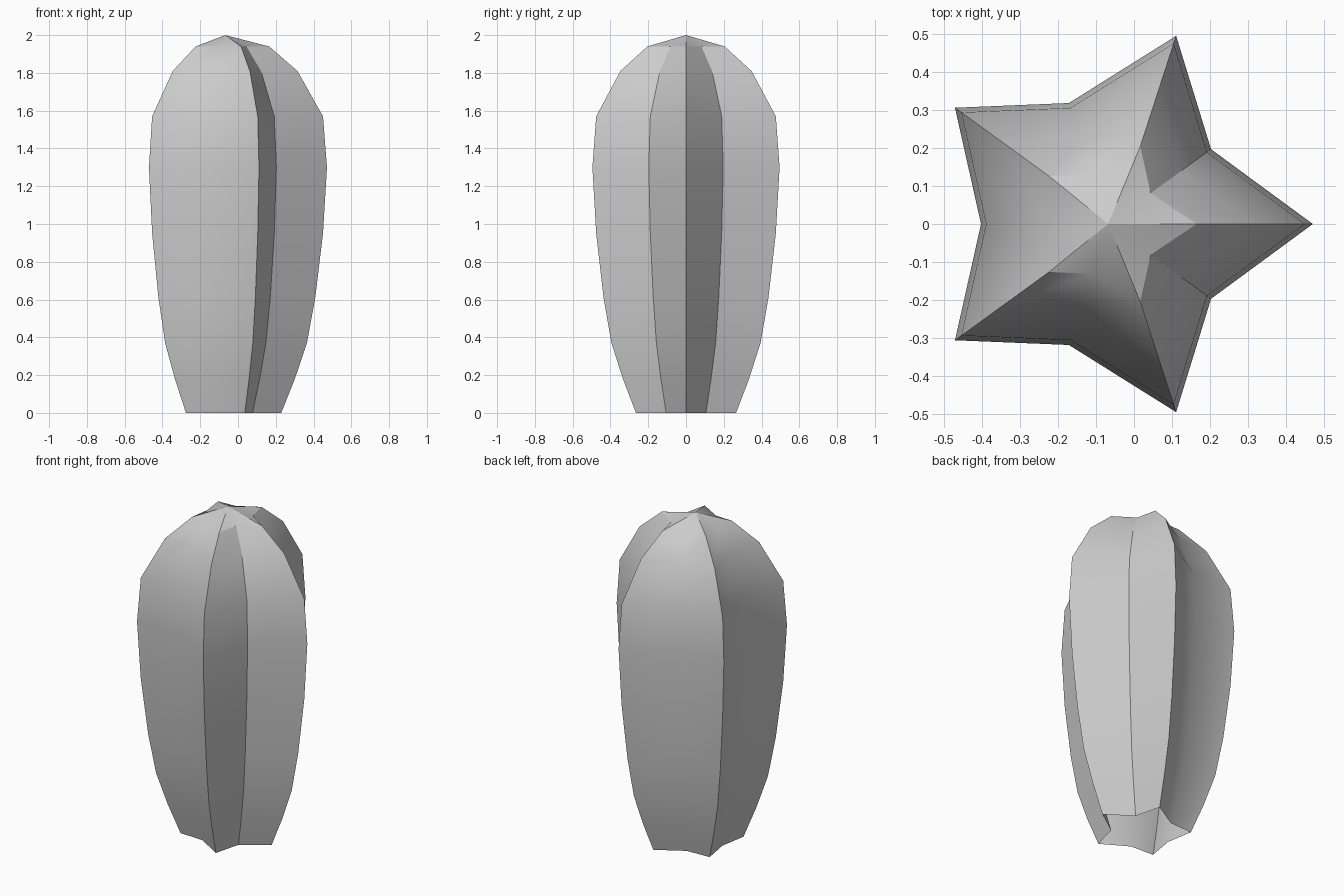
import bpy, bmesh
from math import cos, sin, pi

if "Cube" in bpy.data.objects:
    bpy.data.objects.remove(bpy.data.objects["Cube"])

# Vertical profile of the ribs: (height, tip radius)
PROFILE = [(0, .279), (.18, .351), (.37, .415), (.61, .459), (.95, .50),
           (1.30, .521), (1.57, .50), (1.81, .365), (1.94, .215)]
TIP_X, VALLEY_X = -.05, -.068
VALLEY_RATIO = .643
RIBS = 5


def star_ring(bm, z, radius):
    ring = []
    for i in range(RIBS * 2):
        a = pi * i / RIBS
        tip = i % 2 == 0
        r = radius if tip else radius * VALLEY_RATIO
        cx = TIP_X if tip else VALLEY_X
        ring.append(bm.verts.new((cx + r * cos(a), r * sin(a), z)))
    return ring


# Ribbed star-shaped shell, open at the bottom
bm = bmesh.new()
rings = [star_ring(bm, z, r) for z, r in PROFILE]
n = RIBS * 2
for lo, hi in zip(rings, rings[1:]):
    for i in range(n):
        j = (i + 1) % n
        bm.faces.new((lo[i], lo[j], hi[j], hi[i]))

# Pointed crown
apex = bm.verts.new((VALLEY_X, 0, 2))
for i in range(n):
    bm.faces.new((rings[-1][i], rings[-1][(i + 1) % n], apex))

mesh = bpy.data.meshes.new("ribbed_body")
bm.to_mesh(mesh)
bm.free()
body = bpy.data.objects.new("ribbed_body", mesh)
bpy.context.collection.objects.link(body)

# Smooth along the ribs, sharp at the ridges
bpy.context.view_layer.objects.active = body
body.select_set(True)
bpy.ops.object.shade_smooth_by_angle(angle=pi / 6)
